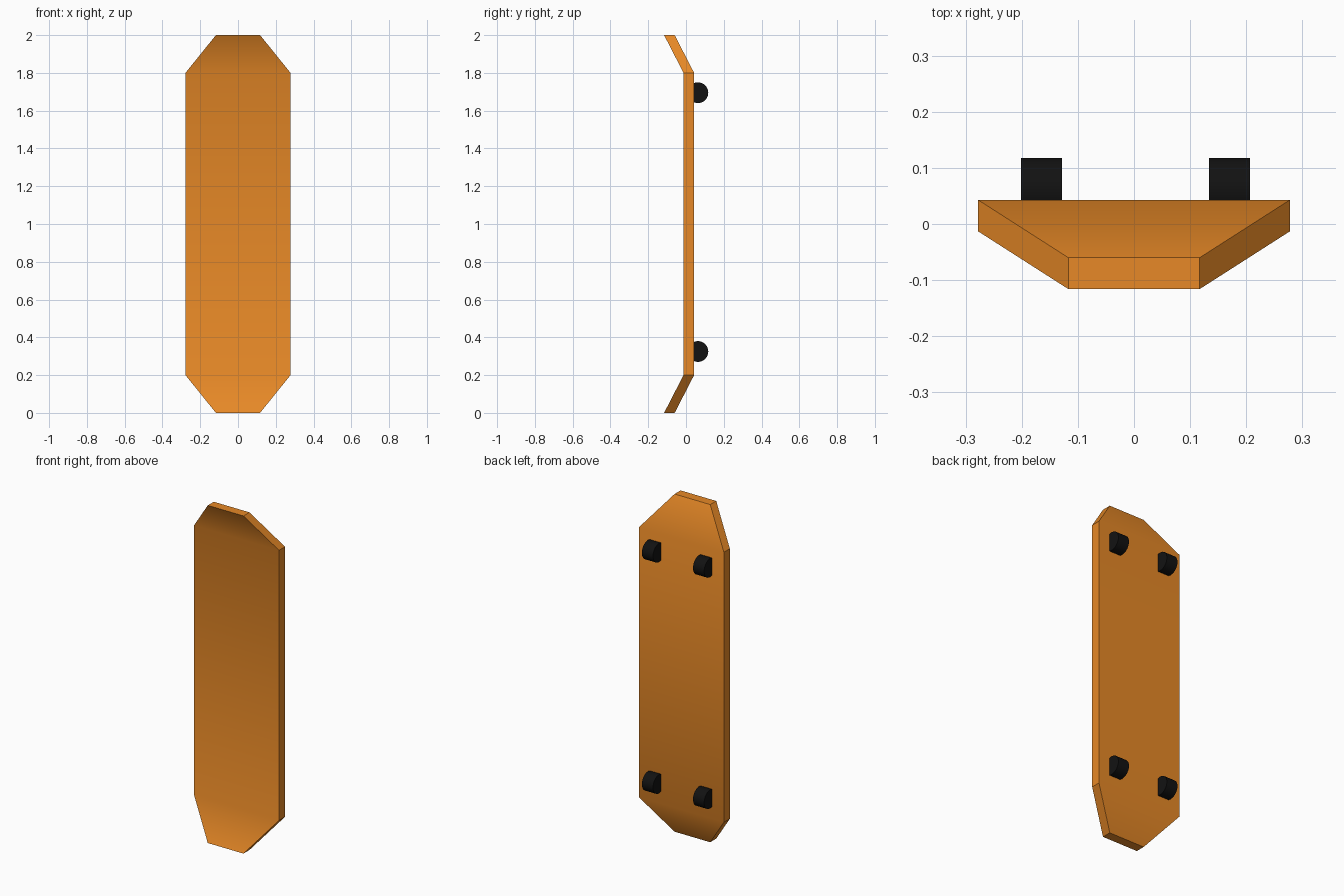
import bpy
import bmesh
from math import pi, radians
from mathutils import Matrix

cube = bpy.data.objects.get("Cube")
if cube:
    bpy.data.objects.remove(cube, do_unlink=True)


def make_material(name, color):
    mat = bpy.data.materials.new(name)
    mat.use_nodes = True
    mat.diffuse_color = color
    mat.node_tree.nodes["Principled BSDF"].inputs["Base Color"].default_value = color
    return mat


def add_object(name, bm, mat):
    bmesh.ops.recalc_face_normals(bm, faces=bm.faces)
    mesh = bpy.data.meshes.new(name)
    bm.to_mesh(mesh)
    bm.free()
    mesh.materials.append(mat)
    obj = bpy.data.objects.new(name, mesh)
    bpy.context.collection.objects.link(obj)
    bpy.ops.object.select_all(action="DESELECT")
    obj.select_set(True)
    bpy.context.view_layer.objects.active = obj
    bpy.ops.object.shade_smooth_by_angle(angle=radians(30))
    return obj


wood = make_material("orange wood", (0.80, 0.25, 0.02, 1))
rubber = make_material("black rubber", (0.006, 0.006, 0.006, 1))

# Deck: rows of half width, front y and height, with both ends bent forward
thickness = 0.056
rows = [(0.117, -0.116, 0), (0.278, -0.013, 0.2),
        (0.278, -0.013, 1.8), (0.117, -0.116, 2)]
bm = bmesh.new()
pairs = [[bm.verts.new((s * w, y, z)) for s in (-1, 1)] for w, y, z in rows]
for (a, b), (c, d) in zip(pairs, pairs[1:]):
    bm.faces.new((a, b, d, c))
# Extrude the sheet straight back so the thickness stays constant along y
back = bmesh.ops.extrude_face_region(bm, geom=bm.faces[:], use_keep_orig=True)
bmesh.ops.translate(bm, vec=(0, thickness, 0),
                    verts=[v for v in back["geom"] if isinstance(v, bmesh.types.BMVert)])
add_object("deck", bm, wood)

# Wheels: short cylinders lying along x, partly sunk into the back of the deck
for level, z in (("lower", 0.325), ("upper", 1.695)):
    for side, x in (("right", -0.165), ("left", 0.17)):
        bm = bmesh.new()
        bmesh.ops.create_cone(
            bm, cap_ends=True, segments=32, radius1=0.055, radius2=0.055, depth=0.073,
            matrix=Matrix.Translation((x, 0.063, z)) @ Matrix.Rotation(pi / 2, 4, "Y"))
        add_object(f"{level}_{side}_wheel", bm, rubber)
